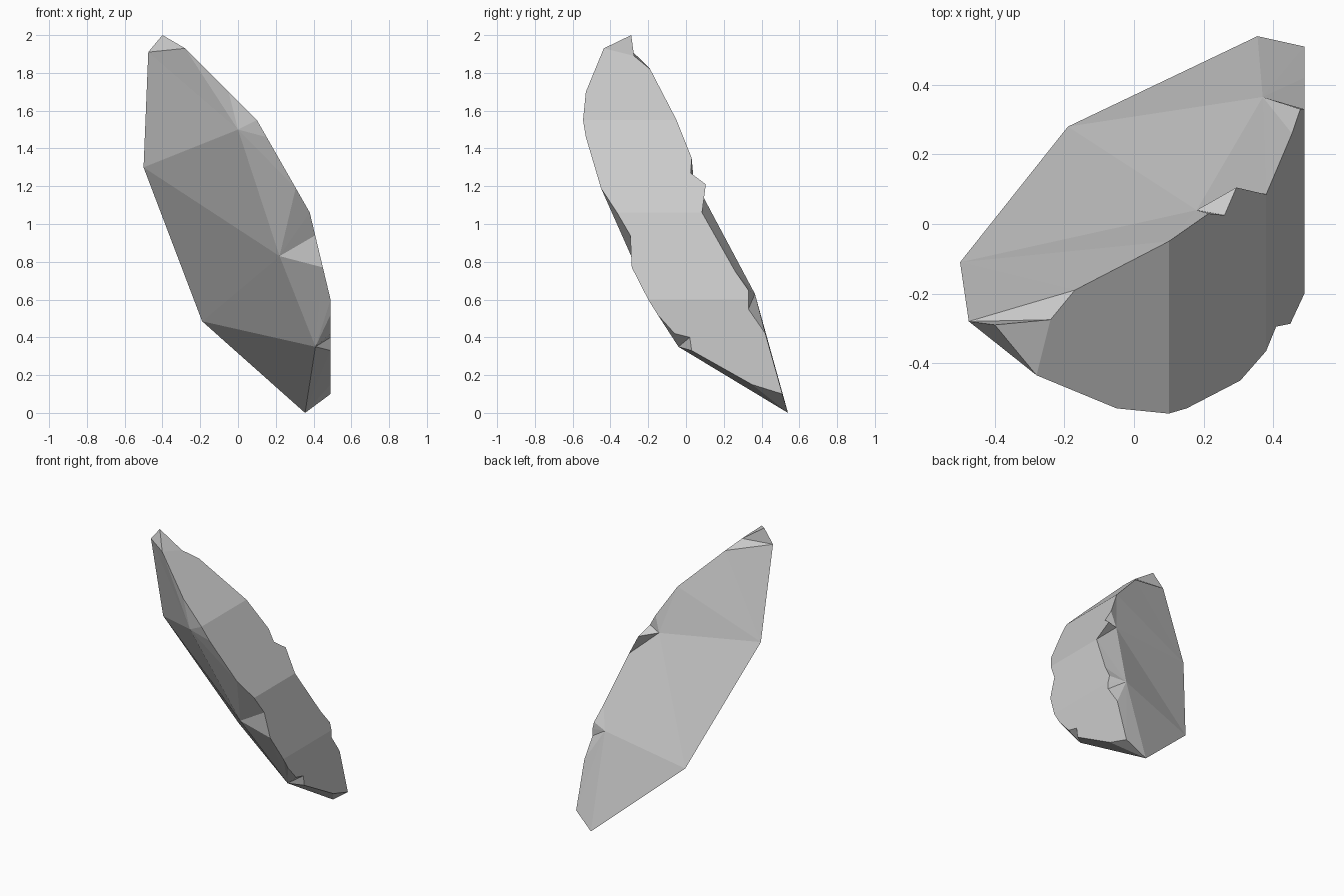
import bpy, bmesh

if "Cube" in bpy.data.objects:
    bpy.data.objects.remove(bpy.data.objects["Cube"])

bm = bmesh.new()

# curved outer skin: x as a function of height
PROFILE = [(2.0, -0.35), (1.93, -0.28), (1.55, 0.10), (1.06, 0.38), (0.60, 0.49), (0.0, 0.49)]


def skin_x(z):
    for (z1, x1), (z0, x0) in zip(PROFILE, PROFILE[1:]):
        if z >= z0:
            return x0 + (x1 - x0) * (z - z0) / (z1 - z0)


def vert(x, y, z):
    return bm.verts.new((x, y, z))


def rim(points):
    return [vert(skin_x(z), y, z) for y, z in points]


def fan(centre, ring):
    for a, b in zip(ring, ring[1:]):
        bm.faces.new((centre, a, b))


# broken rims of the skin, (y, z) from top to bottom
F = rim([(-.435, 1.93), (-.53, 1.70), (-.545, 1.55), (-.53, 1.46), (-.45, 1.19),
         (-.365, 1.06), (-.295, .94), (-.287, .77), (-.20, .60), (-.15, .52),
         (-.06, .42), (.02, .40), (.03, .33), (.35, .15), (.51, .10)])
B = rim([(-.275, 1.89), (-.19, 1.82), (-.05, 1.55), (.03, 1.35), (.025, 1.27),
         (.105, 1.21), (.085, 1.06), (.26, .75), (.33, .65), (.33, .60),
         (.33, .55), (.42, .42)])

# tip, inner ridge, and inner points of the front and back fractures
tip, tip_in = vert(-.40, -.29, 2.0), vert(-.475, -.28, 1.91)
ridge = [vert(-.50, -.11, 1.30), vert(-.19, .28, .485), vert(.355, .54, 0)]
p = [vert(0, -.53, 1.50), vert(.22, -.29, .83), vert(.41, -.04, .35)]
q = [vert(.18, .04, 1.24), vert(.37, .365, .63)]

# outer skin panels
for f0, f1, b0, b1 in ((0, 2, 0, 2), (2, 5, 2, 6), (5, 8, 6, 9), (8, 14, 9, 11)):
    bm.faces.new(F[f0:f1 + 1] + B[b0:b1 + 1][::-1])

# tip facets
fan(tip, [tip_in, F[0], B[0], tip_in])

# front fracture
fan(p[0], [ridge[0], tip_in] + F[:5] + [p[1], ridge[0]])
fan(p[1], F[4:8] + [p[2], ridge[1], ridge[0]])
fan(p[2], F[7:13] + [ridge[2], ridge[1]])
fan(ridge[2], F[12:15])

# back fracture
fan(B[1], [B[0], tip_in, ridge[0]])
fan(ridge[0], [B[1], B[2], q[0], ridge[1]])
fan(q[0], B[2:7] + [q[1], ridge[1]])
fan(q[1], B[6:12] + [F[14], ridge[2], ridge[1]])

bmesh.ops.recalc_face_normals(bm, faces=bm.faces)
mesh = bpy.data.meshes.new("rock_shard")
bm.to_mesh(mesh)
bm.free()
shard = bpy.data.objects.new("rock_shard", mesh)
bpy.context.collection.objects.link(shard)
